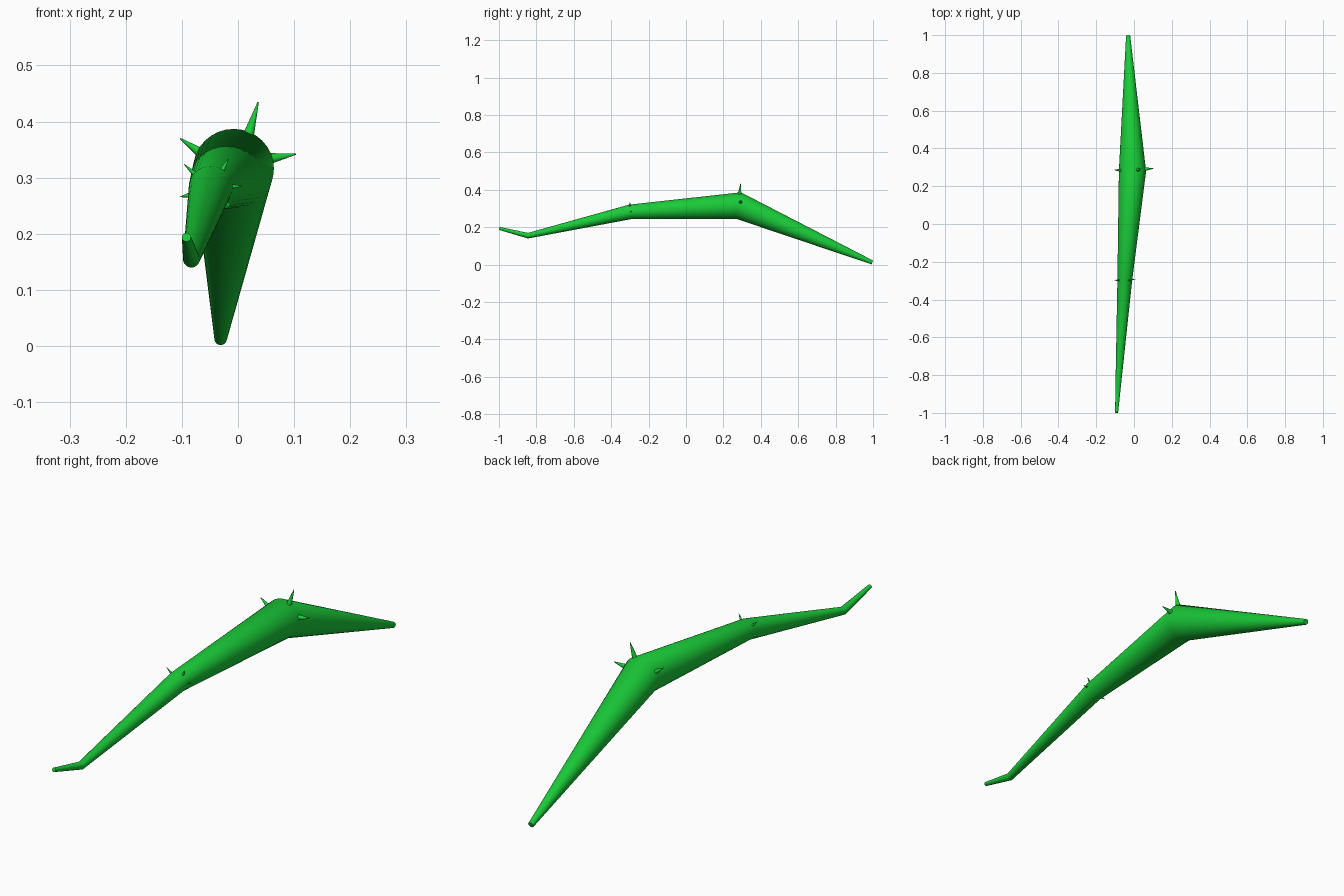
import bpy, bmesh, math
from mathutils import Vector

if "Cube" in bpy.data.objects:
    bpy.data.objects.remove(bpy.data.objects["Cube"])

green = bpy.data.materials.new("stem_green")
green.diffuse_color = (0.01, 0.6, 0.04, 1)
green.use_nodes = True
green.node_tree.nodes["Principled BSDF"].inputs["Base Color"].default_value = green.diffuse_color


def finish(name, bm, angle):
    bmesh.ops.recalc_face_normals(bm, faces=bm.faces)
    mesh = bpy.data.meshes.new(name)
    bm.to_mesh(mesh)
    bm.free()
    mesh.materials.append(green)
    ob = bpy.data.objects.new(name, mesh)
    bpy.context.collection.objects.link(ob)
    bpy.ops.object.select_all(action='DESELECT')
    ob.select_set(True)
    bpy.context.view_layer.objects.active = ob
    bpy.ops.object.shade_smooth_by_angle(angle=math.radians(angle))
    return ob


def tube(name, path, sides=32):
    """Capped tapered tube through (x, y, z, radius) points, mitred at the bends."""
    bm = bmesh.new()
    pts = [Vector(p[:3]) for p in path]
    rings = []
    for i, p in enumerate(pts):
        t = Vector()
        if i > 0:
            t += (p - pts[i - 1]).normalized()
        if i < len(pts) - 1:
            t += (pts[i + 1] - p).normalized()
        t.normalize()
        side = t.cross(Vector((0, 0, 1))).normalized()
        up = side.cross(t)
        r = path[i][3]
        rings.append([bm.verts.new(p + r * (math.cos(a) * side + math.sin(a) * up))
                      for a in (2 * math.pi * k / sides for k in range(sides))])
    for a, b in zip(rings, rings[1:]):
        for k in range(sides):
            n = (k + 1) % sides
            bm.faces.new((a[k], a[n], b[n], b[k]))
    bm.faces.new(rings[0])
    bm.faces.new(rings[-1])
    return finish(name, bm, 40)


def thorn(name, base, tip, radius):
    base, tip = Vector(base), Vector(tip)
    d = tip - base
    bm = bmesh.new()
    bmesh.ops.create_cone(bm, cap_ends=True, segments=12, radius1=radius,
                          radius2=radius * 0.1, depth=d.length)
    rot = d.to_track_quat('Z', 'Y').to_matrix()
    for v in bm.verts:
        v.co = rot @ v.co + (base + tip) / 2
    return finish(name, bm, 40)


# Bent stem, thin front end to thin back end
tube("stem", [(-0.092, -0.998, 0.194, 0.008),
              (-0.083, -0.845, 0.155, 0.015),
              (-0.049, -0.30, 0.282, 0.039),
              (-0.008, 0.281, 0.316, 0.072),
              (-0.031, 0.996, 0.012, 0.011)])

# Large thorns around the thick bend
for i, (b, t) in enumerate([((-0.058, 0.284, 0.338), (-0.103, 0.286, 0.370)),
                            ((0.017, 0.286, 0.370), (0.036, 0.292, 0.435)),
                            ((0.050, 0.290, 0.333), (0.103, 0.294, 0.342))]):
    thorn(f"large_thorn_{i + 1}", b, t, 0.011)

# Small thorns around the thin bend
for i, (b, t) in enumerate([((-0.070, -0.298, 0.300), (-0.096, -0.300, 0.324)),
                            ((-0.031, -0.298, 0.308), (-0.017, -0.300, 0.334)),
                            ((-0.022, -0.296, 0.284), (0.008, -0.292, 0.285)),
                            ((-0.080, -0.298, 0.270), (-0.103, -0.298, 0.266))]):
    thorn(f"small_thorn_{i + 1}", b, t, 0.006)
